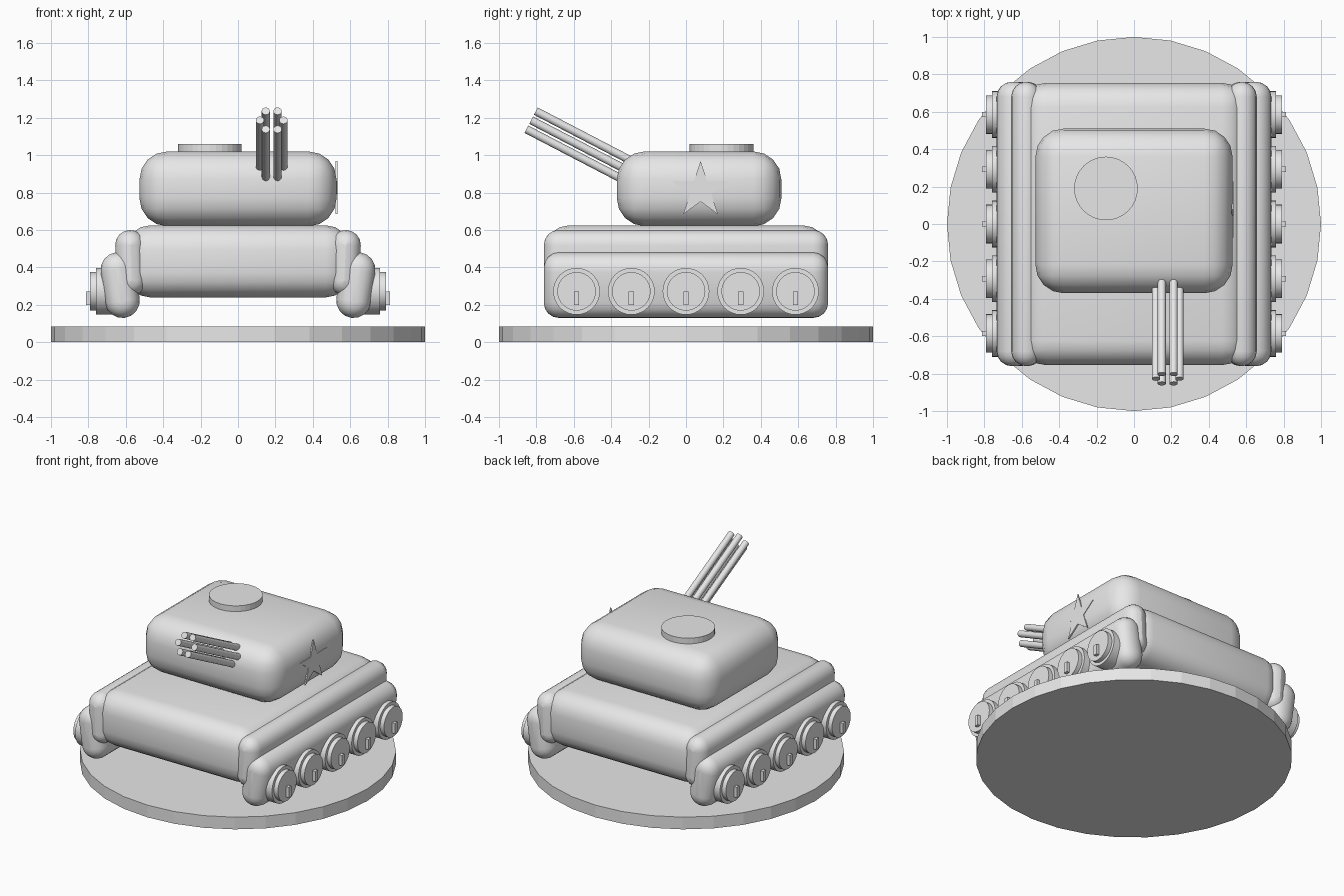
import bpy, bmesh, math
from mathutils import Vector, Matrix

if "Cube" in bpy.data.objects:
    bpy.data.objects.remove(bpy.data.objects["Cube"], do_unlink=True)

grey = bpy.data.materials.new("light_grey")
grey.use_nodes = True
grey.diffuse_color = (0.8, 0.8, 0.8, 1)
grey.node_tree.nodes["Principled BSDF"].inputs["Base Color"].default_value = (0.8, 0.8, 0.8, 1)


def finish(name, bm, smooth=None):
    bmesh.ops.recalc_face_normals(bm, faces=bm.faces)
    mesh = bpy.data.meshes.new(name)
    bm.to_mesh(mesh)
    bm.free()
    mesh.materials.append(grey)
    ob = bpy.data.objects.new(name, mesh)
    bpy.context.collection.objects.link(ob)
    if smooth:
        bpy.ops.object.select_all(action="DESELECT")
        ob.select_set(True)
        bpy.context.view_layer.objects.active = ob
        bpy.ops.object.shade_smooth_by_angle(angle=math.radians(smooth))
    return ob


def box(name, low, high, bevel=0, segments=4):
    low, high = Vector(low), Vector(high)
    bm = bmesh.new()
    bmesh.ops.create_cube(bm, size=1, matrix=Matrix.Translation((low + high) / 2)
                          @ Matrix.Diagonal((*(high - low), 1)))
    if bevel:
        bmesh.ops.bevel(bm, geom=bm.edges[:], offset=bevel, segments=segments,
                        profile=0.5, affect="EDGES")
    return finish(name, bm, 50 if bevel else None)


def rod(name, start, end, radius, sides=32, smooth=None):
    start, end = Vector(start), Vector(end)
    axis = end - start
    bm = bmesh.new()
    bmesh.ops.create_cone(bm, cap_ends=True, segments=sides, radius1=radius, radius2=radius,
                          depth=axis.length, matrix=Matrix.Translation((start + end) / 2)
                          @ axis.to_track_quat("Z", "Y").to_matrix().to_4x4())
    return finish(name, bm, smooth)


def rail(name, side, bottom, top, half_width):
    """Capsule section leaning from bottom to top, lofted along y with rounded ends."""
    bottom, top = Vector(bottom), Vector(top)
    up = (top - bottom).normalized()
    out = Vector((up.y, -up.x))
    bm = bmesh.new()
    rings = []
    steps = [0, 0.25, 0.5, 0.75, 1]
    stations = [(-0.76 + 0.08 * (1 - math.cos(t * math.pi / 2)),
                 0.08 * (1 - math.sin(t * math.pi / 2))) for t in steps]
    stations += [(-y, inset) for y, inset in reversed(stations)]
    for y, inset in stations:
        r = half_width - inset
        ring = []
        for centre, first in ((top - up * half_width, 0), (bottom + up * half_width, math.pi)):
            for k in range(9):
                a = first + k * math.pi / 8
                p = centre + out * (r * math.cos(a)) + up * (r * math.sin(a))
                ring.append(bm.verts.new((side * p.x, y, p.y)))
        rings.append(ring)
    for a, b in zip(rings, rings[1:]):
        for i in range(len(a)):
            j = (i + 1) % len(a)
            bm.faces.new((a[i], a[j], b[j], b[i]))
    bm.faces.new(rings[0])
    bm.faces.new(rings[-1])
    return finish(name, bm, 50)


# Base disc, hull, turret and hatch
rod("base_disc", (0, 0, 0), (0, 0, 0.085), 1)
box("hull", (-0.6, -0.755, 0.24), (0.6, 0.755, 0.625), 0.13)
box("turret", (-0.527, -0.37, 0.62), (0.527, 0.51, 1.02), 0.15)
rod("hatch", (-0.15, 0.19, 0.98), (-0.15, 0.19, 1.06), 0.17)

# Tracks, fenders and wheels on both sides
for side, label in ((1, "left"), (-1, "right")):
    rail(label + "_track", side, (0.605, 0.13), (0.655, 0.48), 0.093)
    rail(label + "_fender", side, (0.565, 0.25), (0.58, 0.60), 0.08)
    for i in range(5):
        y = 0.2925 * (i - 2)
        tag = "%s_wheel_%d" % (label, i + 1)
        rod(tag, (side * 0.6, y, 0.272), (side * 0.76, y, 0.272), 0.125, smooth=30)
        rod(tag + "_hub", (side * 0.75, y, 0.272), (side * 0.79, y, 0.272), 0.103, smooth=30)
        x1, x2 = sorted((side * 0.78, side * 0.812))
        box(tag + "_peg", (x1, y - 0.014, 0.2), (x2, y + 0.014, 0.272))

# Six-barrel gun, raised toward the front
tilt = math.radians(27.5)
axis = Vector((0, -math.cos(tilt), math.sin(tilt)))
lift = Vector((0, math.sin(tilt), math.cos(tilt)))
muzzle = Vector((0.18, -0.828, 1.187))
for i in range(6):
    a = i * math.pi / 3
    tip = muzzle + Vector((0.063 * math.cos(a), 0, 0)) + lift * (0.063 * math.sin(a))
    rod("barrel_%d" % (i + 1), tip - axis * 0.68, tip, 0.022, 16, 40)

# Star plate on the turret's left side
bm = bmesh.new()
points = []
for k in range(10):
    r = 0.158 if k % 2 == 0 else 0.06
    a = math.pi / 2 + k * math.pi / 5
    points.append(bm.verts.new((0.522, 0.078 + r * math.cos(a), 0.812 + r * math.sin(a))))
face = bm.faces.new(points)
extruded = bmesh.ops.extrude_face_region(bm, geom=[face])
bmesh.ops.translate(bm, vec=(0.009, 0, 0),
                    verts=[v for v in extruded["geom"] if isinstance(v, bmesh.types.BMVert)])
finish("star_plate", bm)
